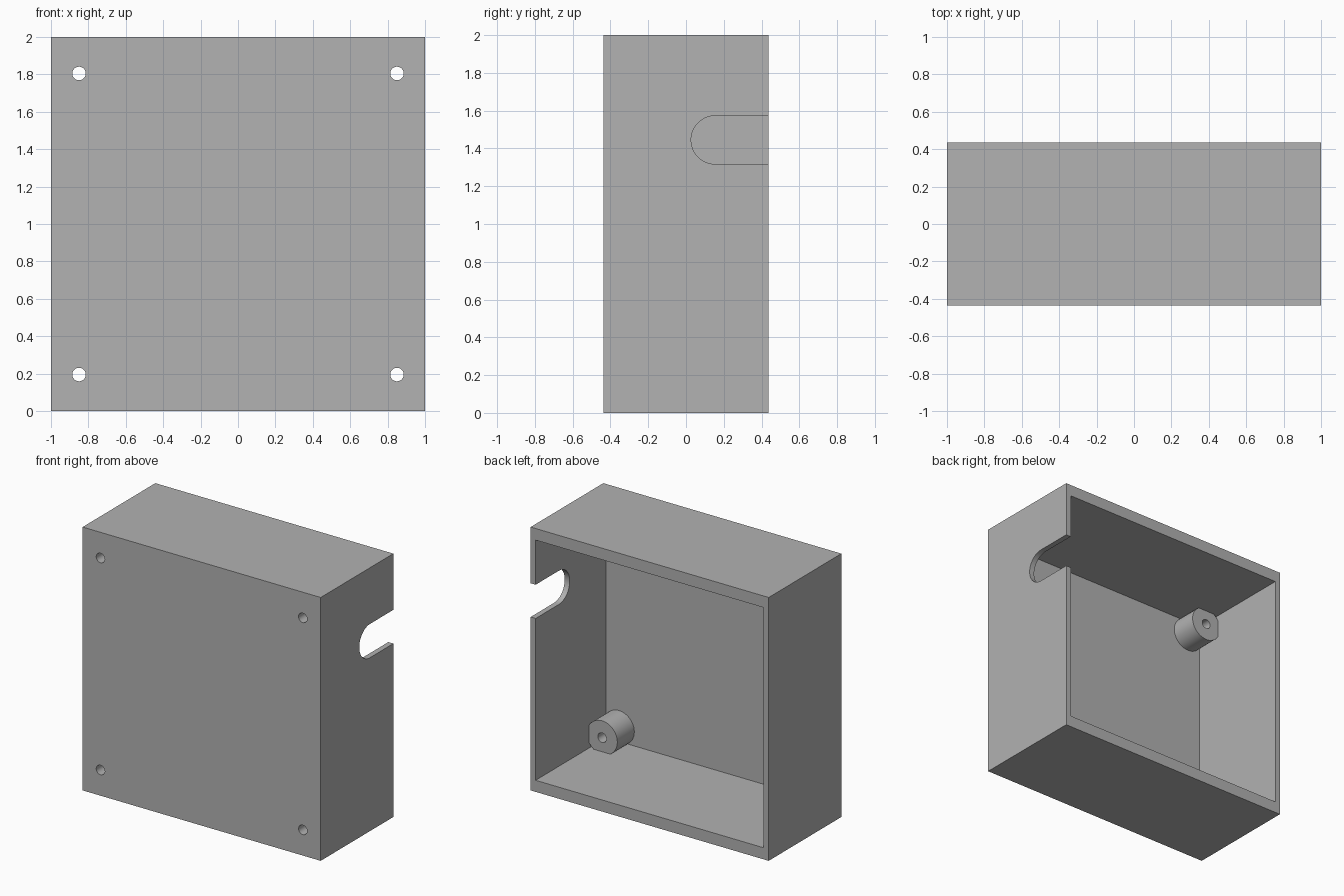
import bpy
import math

if "Cube" in bpy.data.objects:
    bpy.data.objects.remove(bpy.data.objects["Cube"], do_unlink=True)

# Main sizes
DEPTH = 0.436            # half depth of the case
FLOOR = -DEPTH + 0.025   # inner face of the front panel
INNER_X = 0.958          # half width of the cavity
INNER_Z = 0.912          # half height of the cavity
HOLE_X, HOLE_Z = 0.85, 0.805
POST_TOP = -0.207

grey = bpy.data.materials.new("plain grey")
grey.use_nodes = True
grey.diffuse_color = (0.445, 0.445, 0.445, 1)
grey.node_tree.nodes["Principled BSDF"].inputs["Base Color"].default_value = grey.diffuse_color


def block(name, low, high):
    """Box between two corners."""
    centre = [(a + b) / 2 for a, b in zip(low, high)]
    bpy.ops.mesh.primitive_cube_add(size=1, location=centre)
    ob = bpy.context.object
    ob.name = name
    ob.scale = [b - a for a, b in zip(low, high)]
    bpy.ops.object.transform_apply(location=True, rotation=True, scale=True)
    ob.data.materials.append(grey)
    return ob


def rod(name, radius, centre, length, axis):
    """Cylinder along x or y."""
    turn = (math.pi / 2, 0, 0) if axis == "y" else (0, math.pi / 2, 0)
    bpy.ops.mesh.primitive_cylinder_add(vertices=48, radius=radius, depth=length,
                                        location=centre, rotation=turn)
    ob = bpy.context.object
    ob.name = name
    bpy.ops.object.transform_apply(location=True, rotation=True, scale=True)
    ob.data.materials.append(grey)
    return ob


def combine(target, tool, operation):
    """Apply a boolean and remove the tool."""
    tool.hide_render = True
    mod = target.modifiers.new(operation.lower(), "BOOLEAN")
    mod.operation = operation
    mod.solver = "EXACT"
    mod.object = tool
    bpy.context.view_layer.objects.active = target
    bpy.ops.object.modifier_apply(modifier=mod.name)
    bpy.data.objects.remove(tool, do_unlink=True)


# Outer case, solid for now
case = block("enclosure_case", (-1, -DEPTH, 0), (1, DEPTH, 2))

# Cavity open at the back, with the four corner posts left standing in it
cavity = block("cavity_cutter", (-INNER_X, FLOOR, 1 - INNER_Z), (INNER_X, DEPTH + 0.2, 1 + INNER_Z))
corners = [(sx * HOLE_X, 1 + sz * HOLE_Z) for sx in (-1, 1) for sz in (-1, 1)]
for x, z in corners:
    low = FLOOR - 0.1
    post = rod("post_shape", 0.128, (x, (low + POST_TOP) / 2, z), POST_TOP - low, "y")
    combine(cavity, post, "DIFFERENCE")
combine(case, cavity, "DIFFERENCE")

# Screw holes through the posts and the front panel
for x, z in corners:
    combine(case, rod("hole_cutter", 0.036, (x, 0, z), 2, "y"), "DIFFERENCE")

# Cable slot in the side wall, round at the inner end and open at the back
SLOT_R, SLOT_Y, SLOT_Z = 0.128, 0.155, 1.445
combine(case, rod("slot_round_cutter", SLOT_R, (1, SLOT_Y, SLOT_Z), 0.4, "x"), "DIFFERENCE")
combine(case, block("slot_cutter", (0.8, SLOT_Y, SLOT_Z - SLOT_R),
                    (1.2, DEPTH + 0.2, SLOT_Z + SLOT_R)), "DIFFERENCE")

# Smooth the round walls, keep the corners sharp
bpy.ops.object.select_all(action="DESELECT")
case.select_set(True)
bpy.context.view_layer.objects.active = case
bpy.ops.object.shade_smooth_by_angle(angle=math.radians(30))
